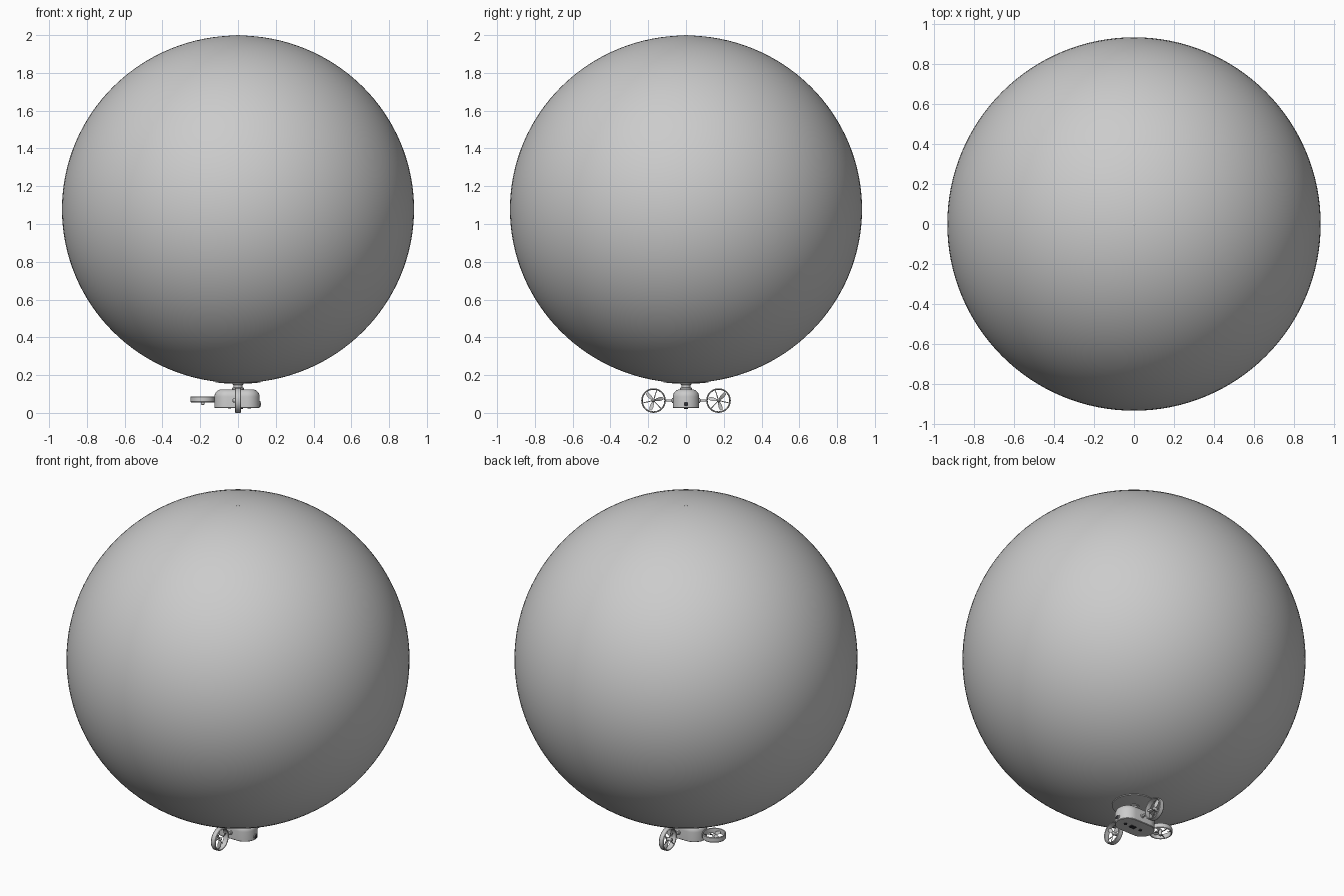
import bpy, bmesh
from math import pi, cos, sin, sqrt, radians
from mathutils import Matrix, Vector

if "Cube" in bpy.data.objects:
    bpy.data.objects.remove(bpy.data.objects["Cube"])


def finish(name, bm, angle=35):
    bmesh.ops.recalc_face_normals(bm, faces=bm.faces)
    me = bpy.data.meshes.new(name)
    bm.to_mesh(me)
    bm.free()
    ob = bpy.data.objects.new(name, me)
    bpy.context.collection.objects.link(ob)
    bpy.ops.object.select_all(action='DESELECT')
    bpy.context.view_layer.objects.active = ob
    ob.select_set(True)
    bpy.ops.object.shade_smooth_by_angle(angle=radians(angle))
    return ob


def colour(ob, name, rgb):
    mat = bpy.data.materials.get(name) or bpy.data.materials.new(name)
    mat.diffuse_color = (*rgb, 1)
    mat.use_nodes = True
    mat.node_tree.nodes["Principled BSDF"].inputs["Base Color"].default_value = mat.diffuse_color
    ob.data.materials.append(mat)


def lathe(name, profile, mat=Matrix(), closed=False, n=48):
    """Spin (radius, z) points round local z."""
    bm = bmesh.new()
    rings = [[bm.verts.new((r * cos(2 * pi * i / n), r * sin(2 * pi * i / n), z))
              for i in range(n)] for r, z in profile]
    pairs = list(zip(rings, rings[1:])) + ([(rings[-1], rings[0])] if closed else [])
    for a, b in pairs:
        for i in range(n):
            j = (i + 1) % n
            bm.faces.new((a[i], a[j], b[j], b[i]))
    if not closed:
        bm.faces.new(rings[0])
        bm.faces.new(rings[-1])
    bm.transform(mat)
    return finish(name, bm)


def rod(name, a, b, r, n=12):
    a, b = Vector(a), Vector(b)
    d = b - a
    m = Matrix.Translation(a) @ d.to_track_quat('Z', 'Y').to_matrix().to_4x4()
    return lathe(name, [(r, 0), (r, d.length)], m, n=n)


def box(name, loc, size):
    bm = bmesh.new()
    bmesh.ops.create_cube(bm, size=1, matrix=Matrix.Translation(loc) @ Matrix.Diagonal((*size, 1)))
    return finish(name, bm)


# Balloon envelope with a small top valve
CZ, RX, RZ = 1.078, 0.932, 0.92
bm = bmesh.new()
bmesh.ops.create_uvsphere(bm, u_segments=128, v_segments=64, radius=1,
                          matrix=Matrix.Translation((0, 0, CZ)) @ Matrix.Diagonal((RX, RX, RZ, 1)))
finish("balloon_envelope", bm)
lathe("top_valve", [(0.008, 1.99), (0.008, 1.999), (0.005, 2.0)], n=16)

# Curved mounting patch that follows the balloon's underside
under = [(r, CZ - RZ * sqrt(1 - (r / RX) ** 2)) for r in (0.01, 0.04, 0.07, 0.1, 0.12)]
lathe("mounting_patch", [(r, z - 0.004) for r, z in under] + [(0.12, under[-1][1] + 0.003)])

# Neck between patch and gondola
lathe("gondola_neck", [(0.032, 0.118), (0.032, 0.132), (0.023, 0.135), (0.023, 0.148),
                       (0.03, 0.151), (0.03, 0.16)])

# Gondola: stadium outline lofted up to a rounded shoulder
bm = bmesh.new()
W, L, N = 0.07, 0.12, 24
levels = [(0.003, 0.026), (0, 0.029), (0, 0.085)]
levels += [(0.04 * (1 - cos(t * pi / 16)), 0.085 + 0.04 * sin(t * pi / 16)) for t in range(1, 9)]
rings = []
for inset, z in levels:
    r, ring = W - inset, []
    for side in (1, -1):
        for i in range(N + 1):
            a = -pi / 2 + pi * i / N
            ring.append(bm.verts.new((-0.005 + side * (L - W + r * cos(a)), side * r * sin(a), z)))
    rings.append(ring)
for a, b in zip(rings, rings[1:]):
    for i in range(len(a)):
        j = (i + 1) % len(a)
        bm.faces.new((a[i], a[j], b[j], b[i]))
bm.faces.new(rings[0])
bm.faces.new(rings[-1])
finish("gondola_body", bm)

# Nose camera and underside sensors
to_x = Matrix.Rotation(pi / 2, 4, 'Y')
nose = Matrix.Translation((0.105, 0, 0.047)) @ to_x
lathe("camera_rim", [(0.015, 0), (0.015, 0.013), (0.012, 0.014)], nose, n=24)
colour(lathe("camera_lens", [(0.012, 0), (0.012, 0.014), (0.006, 0.017)], nose, n=24),
       "dark_glass", (0.03, 0.03, 0.035))
colour(box("belly_sensor", (0.01, 0, 0.025), (0.035, 0.022, 0.008)), "dark_glass", (0.03, 0.03, 0.035))
for i, x in enumerate((-0.045, 0.06)):
    colour(lathe(f"belly_port_{i}", [(0.009, 0.022), (0.009, 0.03)], Matrix.Translation((x, 0, 0)), n=20),
           "dark_glass", (0.03, 0.03, 0.035))


def ducted_fan(name, mat, spin):
    # Duct ring, with rounded lips
    lathe(name + "_duct", [(0.065, -0.012), (0.065, 0.012), (0.062, 0.016), (0.058, 0.014),
                           (0.057, 0), (0.058, -0.014), (0.062, -0.016)], mat, closed=True, n=64)
    # Motor and spinner
    lathe(name + "_motor", [(0.006, -0.03), (0.010, -0.027), (0.010, -0.003), (0.009, 0.006),
                            (0.004, 0.012)], mat, n=24)
    for k in range(3):
        turn = spin + k * 2 * pi / 3
        # Support strut
        u = Vector((cos(turn + pi / 3), sin(turn + pi / 3), 0))
        z = Vector((0, 0, -0.011))
        rod(f"{name}_strut_{k}", mat @ (u * 0.006 + z), mat @ (u * 0.06 + z), 0.0022, 8)
        # Twisted propeller blade
        bm = bmesh.new()
        secs = []
        for r, w, pitch in ((0.006, 0.005, 45), (0.02, 0.010, 35), (0.035, 0.011, 26),
                            (0.048, 0.009, 20), (0.054, 0.004, 17)):
            c, s = cos(radians(pitch)), sin(radians(pitch))
            secs.append([bm.verts.new((r, p * c - q * s, p * s + q * c + 0.003))
                         for p, q in ((-w, 0), (0, 0.001), (w, 0), (0, -0.001))])
        for a, b in zip(secs, secs[1:]):
            for i in range(4):
                j = (i + 1) % 4
                bm.faces.new((a[i], a[j], b[j], b[i]))
        bm.faces.new(secs[0])
        bm.faces.new(secs[-1])
        bm.transform(mat @ Matrix.Rotation(turn, 4, 'Z'))
        finish(f"{name}_blade_{k}", bm)


# Two side thrusters facing forward and one lift fan at the tail
FZ = 0.0655
for side, label in ((1, "left"), (-1, "right")):
    ducted_fan(label + "_fan", Matrix.Translation((0, side * 0.172, FZ)) @ to_x, 0.3 * side)
    rod(label + "_arm", (0, side * 0.06, FZ), (0, side * 0.11, FZ), 0.006)
    base = Matrix.Translation((0, side * 0.066, FZ)) @ Matrix.Rotation(-side * pi / 2, 4, 'X')
    lathe(label + "_arm_socket", [(0.012, 0), (0.012, 0.007), (0.008, 0.01)], base, n=24)
ducted_fan("tail_fan", Matrix.Translation((-0.187, 0, 0.072)), 0.5)
rod("tail_arm", (-0.11, 0, 0.072), (-0.13, 0, 0.072), 0.009)
